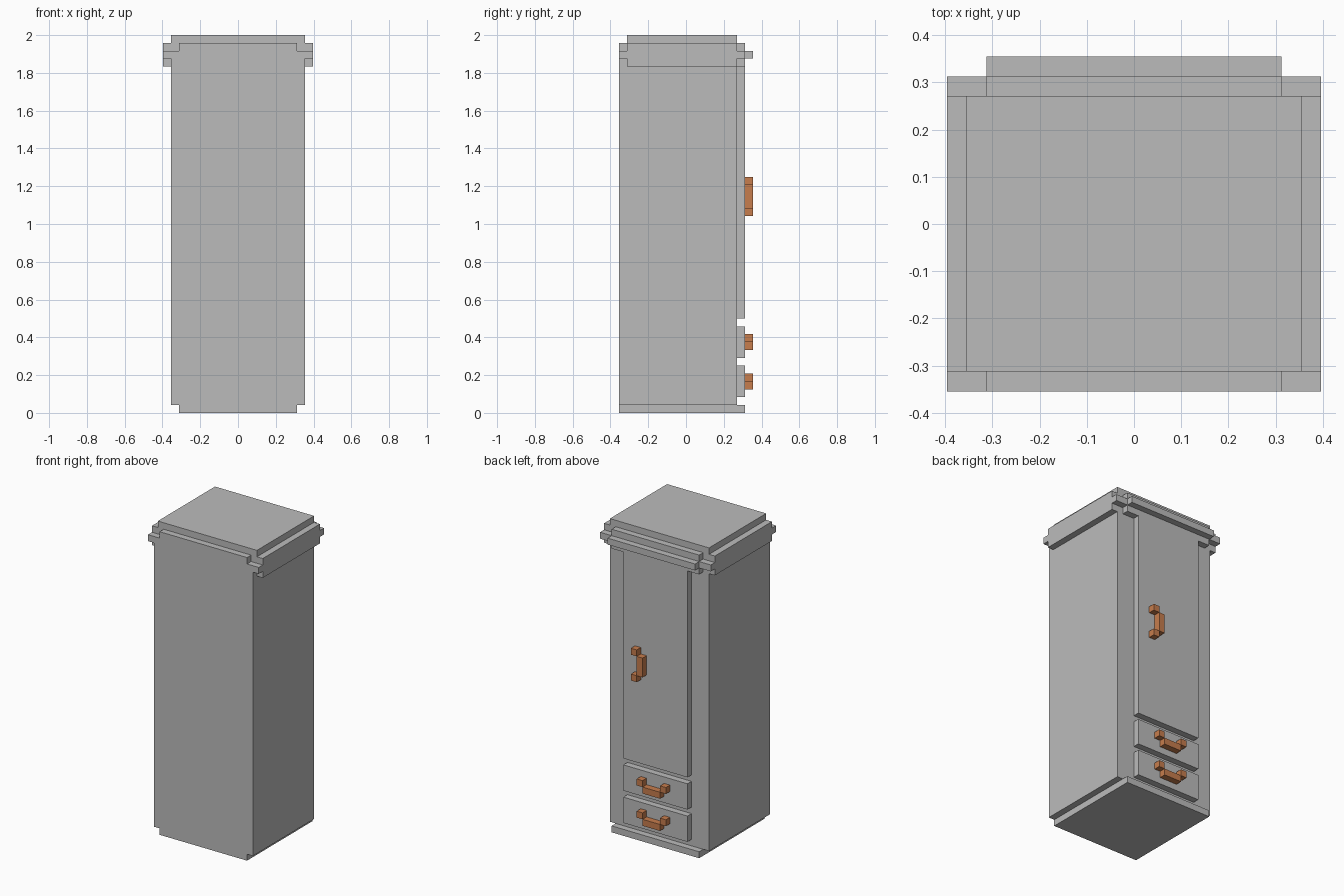
import bpy
import bmesh
from mathutils import Vector

cube = bpy.data.objects.get("Cube")
if cube:
    bpy.data.objects.remove(cube, do_unlink=True)

U = 2 / 48          # one building block
HALF = 8.5          # half width of the cabinet, in blocks
FRONT = 6.5         # plane of the cabinet face that carries the door
FACE = FRONT + 1    # plane of the door and drawer fronts


def material(name, color):
    mat = bpy.data.materials.new(name)
    mat.use_nodes = True
    mat.diffuse_color = color
    mat.node_tree.nodes["Principled BSDF"].inputs["Base Color"].default_value = color
    return mat


grey = material("light grey", (0.5, 0.5, 0.5, 1))
copper = material("copper brown", (0.57, 0.205, 0.075, 1))


def boxes(name, mat, *spans):
    """One object made of boxes, each given as x, y and z ranges in blocks."""
    bm = bmesh.new()
    for span in spans:
        lo, hi = (Vector([r[i] for r in span]) * U for i in (0, 1))
        verts = bmesh.ops.create_cube(bm, size=1)["verts"]
        for v in verts:
            v.co = v.co * (hi - lo) + (lo + hi) / 2
    mesh = bpy.data.meshes.new(name)
    bm.to_mesh(mesh)
    bm.free()
    mesh.materials.append(mat)
    obj = bpy.data.objects.new(name, mesh)
    bpy.context.collection.objects.link(obj)
    return obj


def wide(h):
    return (-h, h)


BACK = -HALF
NARROW, BROAD = wide(HALF - 1), wide(HALF + 1)
depth = (BACK, FRONT)
inset_depth = (BACK + 1, FRONT)

# Cabinet carcass and recessed plinth
boxes("carcass", grey, (wide(HALF), depth, (1, 45)))
boxes("plinth", grey, (NARROW, (BACK, FACE), (0, 1)))

# Stepped cornice with notched corners, lowest layer first
boxes("cornice_lower", grey,
      ((HALF, HALF + 1), inset_depth, (44, 45)),
      ((-HALF - 1, -HALF), inset_depth, (44, 45)),
      (NARROW, (FRONT, FACE), (44, 45)))
boxes("cornice_middle", grey,
      (BROAD, (BACK, FACE), (45, 46)),
      (NARROW, (FACE, FACE + 1), (45, 46)))
boxes("cornice_upper", grey,
      (BROAD, inset_depth, (46, 47)),
      (NARROW, (BACK, BACK + 1), (46, 47)),
      (NARROW, (FRONT, FACE), (46, 47)))
boxes("top_slab", grey, (wide(HALF), inset_depth, (47, 48)))

# Door with an upright handle
panel, proud, grip = wide(5.5), (FRONT, FACE), (FACE, FACE + 1)
boxes("door", grey, (panel, proud, (12, 44)))
boxes("door_handle", copper,
      ((2.5, 3.5), grip, (25, 26)),
      ((2.5, 3.5), grip, (29, 30)),
      ((1.5, 2.5), grip, (26, 29)))

# Two drawers, each with a drooping handle
for label, z in (("lower", 2), ("upper", 7)):
    boxes(label + "_drawer", grey, (panel, proud, (z, z + 4)))
    boxes(label + "_drawer_handle", copper,
          ((1.5, 2.5), grip, (z + 2, z + 3)),
          ((-2.5, -1.5), grip, (z + 2, z + 3)),
          (wide(1.5), grip, (z + 1, z + 2)))
